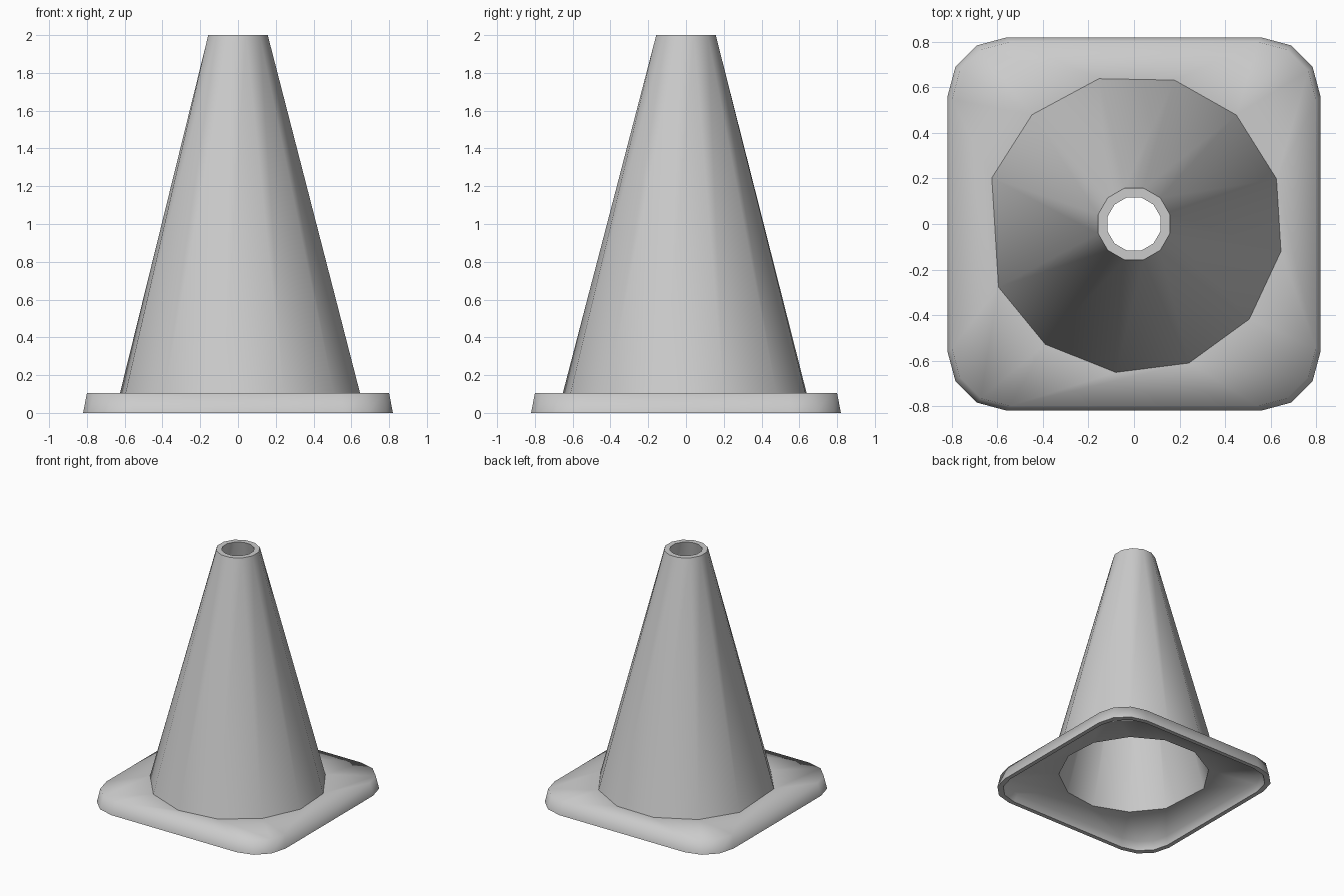
import bpy, bmesh, math
from math import cos, sin, radians, atan2, tau

if "Cube" in bpy.data.objects:
    bpy.data.objects.remove(bpy.data.objects["Cube"])

bm = bmesh.new()


def ring(points, z):
    return [bm.verts.new((x, y, z)) for x, y in points]


def square(h):
    # square outline with cut corners, counter-clockwise
    k = h / 0.82
    corner = [(0.82, 0.56), (0.785, 0.69), (0.69, 0.785), (0.56, 0.82)]
    pts = []
    for q in range(4):
        c, s = round(cos(q * tau / 4)), round(sin(q * tau / 4))
        pts += [(k * (x * c - y * s), k * (x * s + y * c)) for x, y in corner]
    return pts


def circle(r, angles):
    return [(r * cos(radians(a)), r * sin(radians(a))) for a in angles]


def skin(a, b):
    # quads between rings of equal count
    n = len(a)
    for i in range(n):
        j = (i + 1) % n
        bm.faces.new((a[i], a[j], b[j], b[i]))


def fan(a, b):
    # triangles between rings of different count, matched by angle
    def ang(v, k):
        return atan2(v[k % len(v)].co.y, v[k % len(v)].co.x) % tau + tau * (k // len(v))
    i = j = 0
    while i < len(a) or j < len(b):
        p, q = a[i % len(a)], b[j % len(b)]
        if j >= len(b) or (i < len(a) and ang(a, i + 1) < ang(b, j + 1)):
            i += 1
            bm.faces.new((p, a[i % len(a)], q))
        else:
            j += 1
            bm.faces.new((p, b[j % len(b)], q))


def sharpen(r):
    # hard crease along a ring
    for i in range(len(r)):
        bm.edges.get((r[i], r[i - 1])).smooth = False


# Slightly uneven twelve-sided foot, regular twelve-sided tip
foot = [17.6, 46.8, 74.3, 103.6, 133, 162, 205, 233.6, 263, 291.5, 320.5, 349.5]
tip = [15 + 30 * i for i in range(12)]

# Outer skin
plate_bottom = ring(square(0.82), 0)
plate_top = ring(square(0.80), 0.105)
cone_foot = ring(circle(0.657, foot), 0.105)
cone_tip = ring(circle(0.163, tip), 2.0)
# Inner skin
bore_tip = ring(circle(0.121, tip), 2.0)
bore_foot = ring(circle(0.575, foot), 0.095)
under_top = ring(square(0.765), 0.065)
under_bottom = ring(square(0.785), 0)

skin(plate_bottom, plate_top)
fan(plate_top, cone_foot)
skin(cone_foot, cone_tip)
skin(cone_tip, bore_tip)
skin(bore_tip, bore_foot)
fan(under_top, bore_foot)
skin(under_top, under_bottom)
skin(under_bottom, plate_bottom)
bmesh.ops.recalc_face_normals(bm, faces=bm.faces)
for f in bm.faces:
    f.smooth = True
for r in (plate_bottom, cone_foot, cone_tip, bore_tip, bore_foot, under_bottom):
    sharpen(r)

mesh = bpy.data.meshes.new("traffic_cone")
bm.to_mesh(mesh)
bm.free()
cone = bpy.data.objects.new("traffic_cone", mesh)
bpy.context.collection.objects.link(cone)
